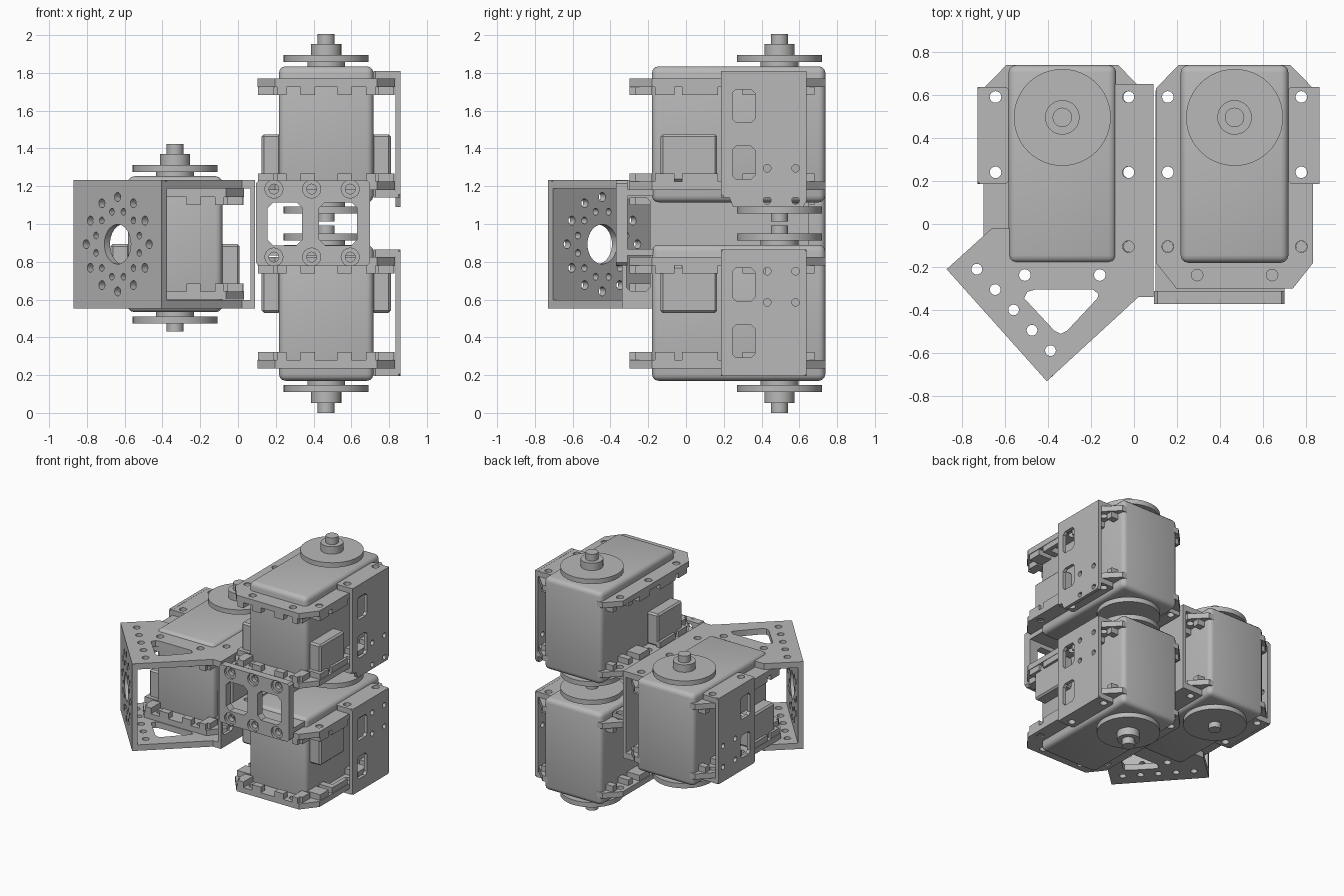
import bpy
import bmesh
from math import cos, sin, pi, radians
from mathutils import Matrix, Vector

cube = bpy.data.objects.get("Cube")
if cube:
    bpy.data.objects.remove(cube, do_unlink=True)

grey = bpy.data.materials.new("plain grey")
grey.use_nodes = True
GREY = (0.48, 0.48, 0.48, 1)
grey.diffuse_color = GREY
grey.node_tree.nodes["Principled BSDF"].inputs["Base Color"].default_value = GREY

X, Y, Z = Vector((1, 0, 0)), Vector((0, 1, 0)), Vector((0, 0, 1))
made = []


def finish(name, bm):
    bmesh.ops.recalc_face_normals(bm, faces=bm.faces)
    me = bpy.data.meshes.new(name)
    bm.to_mesh(me)
    bm.free()
    me.materials.append(grey)
    ob = bpy.data.objects.new(name, me)
    bpy.context.collection.objects.link(ob)
    made.append(ob)
    return ob


def box(name, xs, ys, zs, bevel=0, segments=3):
    bm = bmesh.new()
    size = [abs(r[1] - r[0]) for r in (xs, ys, zs)]
    mid = [(r[0] + r[1]) / 2 for r in (xs, ys, zs)]
    bmesh.ops.create_cube(bm, size=1, matrix=Matrix.Translation(mid) @ Matrix.Diagonal((*size, 1)))
    if bevel:
        bmesh.ops.bevel(bm, geom=bm.edges[:], offset=bevel, segments=segments,
                        profile=0.5, affect='EDGES')
    return finish(name, bm)


def cylinder(name, x, y, z1, z2, r):
    bm = bmesh.new()
    bmesh.ops.create_cone(bm, cap_ends=True, segments=48, radius1=r, radius2=r,
                          depth=abs(z2 - z1), matrix=Matrix.Translation((x, y, (z1 + z2) / 2)))
    return finish(name, bm)


def circle(x, y, r, n=16):
    return [(x + r * cos(2 * pi * i / n), y + r * sin(2 * pi * i / n)) for i in range(n)]


def rect(x1, x2, y1, y2, c=0.02):
    # rectangle with clipped corners
    return [(x1 + c, y1), (x2 - c, y1), (x2, y1 + c), (x2, y2 - c),
            (x2 - c, y2), (x1 + c, y2), (x1, y2 - c), (x1, y1 + c)]


def plate(name, outline, holes, origin, u, v, thick):
    # flat sheet with holes, centred on the plane through origin spanned by u and v
    cu = bpy.data.curves.new(name, 'CURVE')
    cu.dimensions = '2D'
    cu.fill_mode = 'BOTH'
    cu.extrude = thick / 2
    for loop in [outline] + holes:
        sp = cu.splines.new('POLY')
        sp.points.add(len(loop) - 1)
        for p, co in zip(sp.points, loop):
            p.co = (co[0], co[1], 0, 1)
        sp.use_cyclic_u = True
    tmp = bpy.data.objects.new(name + " outline", cu)
    bpy.context.collection.objects.link(tmp)
    deps = bpy.context.evaluated_depsgraph_get()
    me = bpy.data.meshes.new_from_object(tmp.evaluated_get(deps))
    bpy.data.objects.remove(tmp, do_unlink=True)
    bm = bmesh.new()
    bm.from_mesh(me)
    bpy.data.meshes.remove(me)
    m = Matrix((u, v, u.cross(v))).transposed().to_4x4()
    bm.transform(Matrix.Translation(origin) @ m)
    bmesh.ops.remove_doubles(bm, verts=bm.verts, dist=1e-5)
    return finish(name, bm)


HORN_Y = 0.495
SCREW_ROWS = (0.59, 0.24, -0.105)


def servo(name, cx, cz, drive, side, panel_holes, tongue=0):
    # motor case
    box(name + "_case", (cx - .25, cx + .25), (-.18, .738), (cz - .36, cz + .36), .035)

    # output horn at the drive end, plain idler at the other
    def stack(part, end, a, b, r):
        cylinder(f"{name}_{part}", cx, HORN_Y, cz + end * a, cz + end * b, r)
    for label, end in (("drive", drive), ("idler", -drive)):
        stack(label + "_neck", end, .35, .385, .1)
        stack(label + "_disc", end, .382, .42, .225)
    stack("drive_hub", drive, .42, .478, .08)
    stack("drive_shaft", drive, .478, .53, .045)
    stack("idler_shaft", -drive, .42, .462, .045)

    # cable sockets on both flanks
    for s in (-1, 1):
        box(f"{name}_socket", (cx + s * .24, cx + s * .342), (-.135, .165),
            (cz - drive * .25, cz), .012, 1)

    # mounting flanges with screw holes and inward lugs
    half = [(.27, -.3), (.365, -.18), (.365, .63), (.26, .738)]
    outline = half + [(-x, y) for x, y in reversed(half)]
    holes = [circle(s * .31, y, .027) for s in (-1, 1) for y in SCREW_ROWS]
    holes += [circle(s * .174, -.237, .027) for s in (-1, 1)]
    lugs = [(.24, .28, -.27, -.18), (.06, .135, -.3, -.25), (.21, .26, -.3, -.18),
            (.25, .36, -.165, -.06), (.25, .36, -.02, .03), (.33, .362, .03, .17),
            (.25, .36, .3, .42), (.25, .34, .48, .53), (.25, .31, .63, .68)]
    for e in (-1, 1):
        plate(name + "_flange", outline, holes, (cx, 0, cz + e * .2725), X, Y, .043)
        for s in (-1, 1):
            for a, b, c, d in lugs:
                box(name + "_lug", (cx + s * a, cx + s * b), (c, d),
                    (cz + e * .207, cz + e * .255))
            cylinder(name + "_screw", cx + s * .31, SCREW_ROWS[2], cz + e * .22, cz + e * .285, .026)

    # side cover folded over both flanges
    wins = [rect(.245, .365, a, a + .175) for a in (.063, -.238)]
    wins += [circle(y, z, .02) for y in (.43, .58) for z in panel_holes]
    cover = rect(.186, .637, -.335, .335, .01)
    if tongue:
        cover = [(.186, .335), (.186, -.32), (.23, -.335), (.25, -tongue), (.62, -tongue),
                 (.637, -tongue + .03), (.637, .335)]
    plate(name + "_side_cover", cover, wins, (cx + side * .381, 0, cz), Y, Z, .026)
    for e in (-1, 1):
        plate(name + "_cover_tab", rect(min(side * .25, side * .394), max(side * .25, side * .394),
                                        .186, .637, .012),
              [circle(side * .31, y, .027) for y in SCREW_ROWS[:2]],
              (cx, 0, cz + e * .314), X, Y, .04)


LEFT_X, RIGHT_X, LEFT_Z = -.333, .467, .893
servo("upper_servo", RIGHT_X, 1.475, 1, 1, (-.18, -.35), .385)
servo("lower_servo", RIGHT_X, .53, -1, 1, (.22, .055))
servo("side_servo", LEFT_X, LEFT_Z, 1, -1, (-.055, -.22))

# front joining plate between the two stacked servos, countersunk screw holes
windows = [rect(.157, .34, .887, 1.115, .03), rect(.43, .63, .887, 1.115, .03)]
for label, y, r in (("front", -.361, .048), ("back", -.331, .026)):
    holes = [circle(x, z, r) for x in (.19, .39, .594) for z in (.825, 1.185)]
    plate("joining_plate_" + label, rect(.094, .7, .78, 1.23, .015), windows + holes,
          (0, y, 0), X, Z, .02 if label == "front" else .04)
for z in (1.165, .85):
    plate("joining_plate_shelf", [(.1, -.32), (.7, -.32), (.7, -.17), (.2, -.17), (.2, .62), (.1, .62)],
          [circle(.157, y, .027) for y in SCREW_ROWS], (0, 0, z), X, Y, .036)

# angled bracket: top and bottom sheets around the side servo
P, Q = Vector((-.87, -.21, 0)), Vector((-.405, -.73, 0))
sheet = [P.xy, (-.66, -.02), (-.1, -.02), (-.1, .65), (.09, .65), (.09, -.34), (.02, -.34), Q.xy]
triangle = [(-.51, -.345), (-.495, -.315), (-.46, -.305), (-.19, -.305), (-.165, -.325),
            (-.17, -.345), (-.31, -.495), (-.34, -.51), (-.37, -.495)]
first, last = Vector((-.73, -.21)), Vector((-.388, -.588))
sheet_holes = [triangle] + [circle(*first.lerp(last, i / 4), .025) for i in range(5)]
sheet_holes += [circle(LEFT_X + .307, y, .027) for y in SCREW_ROWS]
sheet_holes += [circle(LEFT_X + s * .174, -.237, .027) for s in (-1, 1)]
for z in (1.211, .575):
    plate("bracket_sheet", sheet, sheet_holes, (0, 0, z), X, Y, .046)

# angled bracket: inner wall, open at the front
plate("bracket_wall", rect(-.34, .65, .553, 1.234, .005), [rect(-.315, -.19, .645, 1.14)],
      (.078, 0, 0), Y, Z, .024)

# angled bracket: mounting face with bore and two hole rings
along = (Q - P).normalized()
inward = Z.cross(along)
face_mid = (P + Q) / 2 + inward * .02 + Z * LEFT_Z
bolt_holes = [circle(0, 0, .105, 40)]
for ring, r, shift in ((.25, .024, 0), (.178, .018, 15)):
    for i in range(12):
        a = radians(30 * i + shift)
        bolt_holes.append(circle(ring * cos(a), ring * sin(a), r))
w = (Q - P).length / 2
plate("mounting_face", rect(-w, w, -.341, .341, .008), bolt_holes, face_mid, along, Z, .04)

# smooth the round parts, keep edges sharp
bpy.ops.object.select_all(action='DESELECT')
for ob in made:
    ob.select_set(True)
bpy.context.view_layer.objects.active = made[0]
bpy.ops.object.shade_smooth_by_angle(angle=radians(35))
